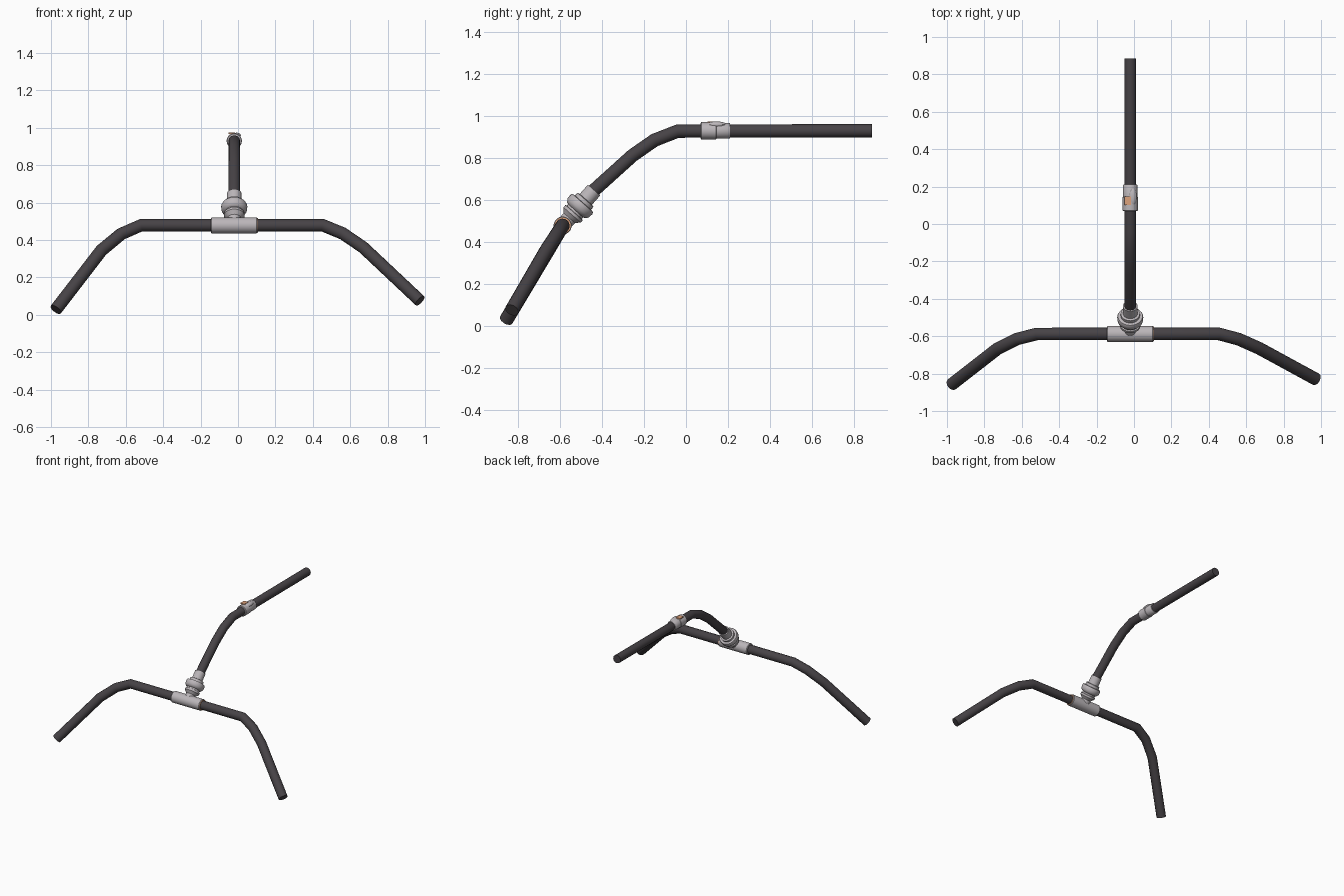
import bpy, bmesh, math
from mathutils import Vector, Matrix

if "Cube" in bpy.data.objects:
    bpy.data.objects.remove(bpy.data.objects["Cube"])


def material(name, rgb):
    m = bpy.data.materials.new(name)
    m.diffuse_color = (*rgb, 1)
    m.use_nodes = True
    m.node_tree.nodes["Principled BSDF"].inputs["Base Color"].default_value = m.diffuse_color
    return m


DARK = material("dark_rubber", (0.062, 0.055, 0.061))
GREY = material("light_grey_metal", (0.50, 0.47, 0.49))
COPPER = material("copper", (0.72, 0.36, 0.20))


def finish(ob, mat):
    ob.data.materials.clear()
    ob.data.materials.append(mat)
    bpy.ops.object.select_all(action='DESELECT')
    ob.select_set(True)
    bpy.context.view_layer.objects.active = ob
    bpy.ops.object.shade_smooth_by_angle(angle=math.radians(35))
    return ob


def from_bmesh(name, bm, mat):
    bmesh.ops.recalc_face_normals(bm, faces=bm.faces)
    me = bpy.data.meshes.new(name)
    bm.to_mesh(me)
    bm.free()
    ob = bpy.data.objects.new(name, me)
    bpy.context.collection.objects.link(ob)
    return finish(ob, mat)


def loft(name, rings, axes, mat, sides):
    """Join circular rings (centre, radius), each facing its own axis."""
    bm = bmesh.new()
    loops = []
    for (c, r), ax in zip(rings, axes):
        u = ax.cross(Vector((0.13, -0.6, 0.8)) if abs(ax.x) > 0.5 else Vector((1, 0, 0))).normalized()
        v = ax.cross(u).normalized()
        loops.append([bm.verts.new(c + r * (math.cos(a) * u + math.sin(a) * v))
                      for a in (2 * math.pi * i / sides for i in range(sides))])
    for a, b in zip(loops, loops[1:]):
        for i in range(sides):
            j = (i + 1) % sides
            bm.faces.new((a[i], a[j], b[j], b[i]))
    bm.faces.new(loops[0])
    bm.faces.new(loops[-1])
    return from_bmesh(name, bm, mat)


def tube(name, points, radius, mat, sides=12):
    p = [Vector(q) for q in points]
    d = [(b - a).normalized() for a, b in zip(p, p[1:])]
    axes = [d[0]] + [(a + b).normalized() for a, b in zip(d, d[1:])] + [d[-1]]
    return loft(name, [(q, radius) for q in p], axes, mat, sides)


def lathe(name, origin, axis, profile, mat, sides=24):
    o, ax = Vector(origin), Vector(axis).normalized()
    return loft(name, [(o + ax * t, r) for t, r in profile], [ax] * len(profile), mat, sides)


CX = -0.02
TEE = (CX, -0.588, 0.478)

# wide lower bar with both ends bent forward and down
tube("cross_bar", [(-0.974, -0.857, 0.028), (-0.73, -0.667, 0.345), (-0.625, -0.615, 0.432),
                   (-0.52, -0.588, 0.478), (0.455, -0.588, 0.478), (0.56, -0.616, 0.435),
                   (0.67, -0.665, 0.36), (0.973, -0.83, 0.075)], 0.034, DARK)

# stem rising from the tee and running level to the back
tube("stem", [TEE, (CX, -0.44, 0.645), (CX, -0.255, 0.812), (CX, -0.15, 0.885),
              (CX, -0.04, 0.928), (CX, 0.886, 0.93)], 0.032, DARK)

# tee sleeve on the bar with a copper ring at one end
lathe("tee_sleeve", (CX, -0.588, 0.478), (1, 0, 0),
      [(-0.125, 0.039), (-0.121, 0.043), (0.119, 0.043), (0.123, 0.040)], GREY)
lathe("copper_ring", (CX, -0.588, 0.478), (1, 0, 0), [(0.115, 0.039), (0.126, 0.039)], COPPER)

# stepped union joining stem and tee
lathe("union_joint", TEE, (0, 0.148, 0.167),
      [(0.0, 0.036), (0.048, 0.036), (0.060, 0.047), (0.068, 0.055), (0.082, 0.055),
       (0.084, 0.048), (0.094, 0.048), (0.098, 0.058), (0.112, 0.068), (0.134, 0.070),
       (0.144, 0.066), (0.146, 0.051), (0.164, 0.051), (0.167, 0.039), (0.226, 0.039)], GREY)

# two-part clamp on the level stem
lathe("clamp", (CX, 0.07, 0.93), (0, 1, 0),
      [(0, 0.037), (0.003, 0.041), (0.073, 0.041), (0.075, 0.038), (0.137, 0.038), (0.14, 0.036)], GREY)

# rounded clamp lever on top
bm = bmesh.new()
bmesh.ops.create_uvsphere(bm, u_segments=16, v_segments=8, radius=1,
                          matrix=Matrix.Translation((-0.007, 0.145, 0.959)) @ Matrix.Diagonal((0.022, 0.05, 0.015, 1)))
from_bmesh("clamp_lever", bm, GREY)

# copper button plate beside the lever
bm = bmesh.new()
bmesh.ops.create_cube(bm, size=1, matrix=Matrix.Translation((-0.033, 0.125, 0.971))
                      @ Matrix.Diagonal((0.036, 0.045, 0.008, 1)))
from_bmesh("clamp_button", bm, COPPER)
